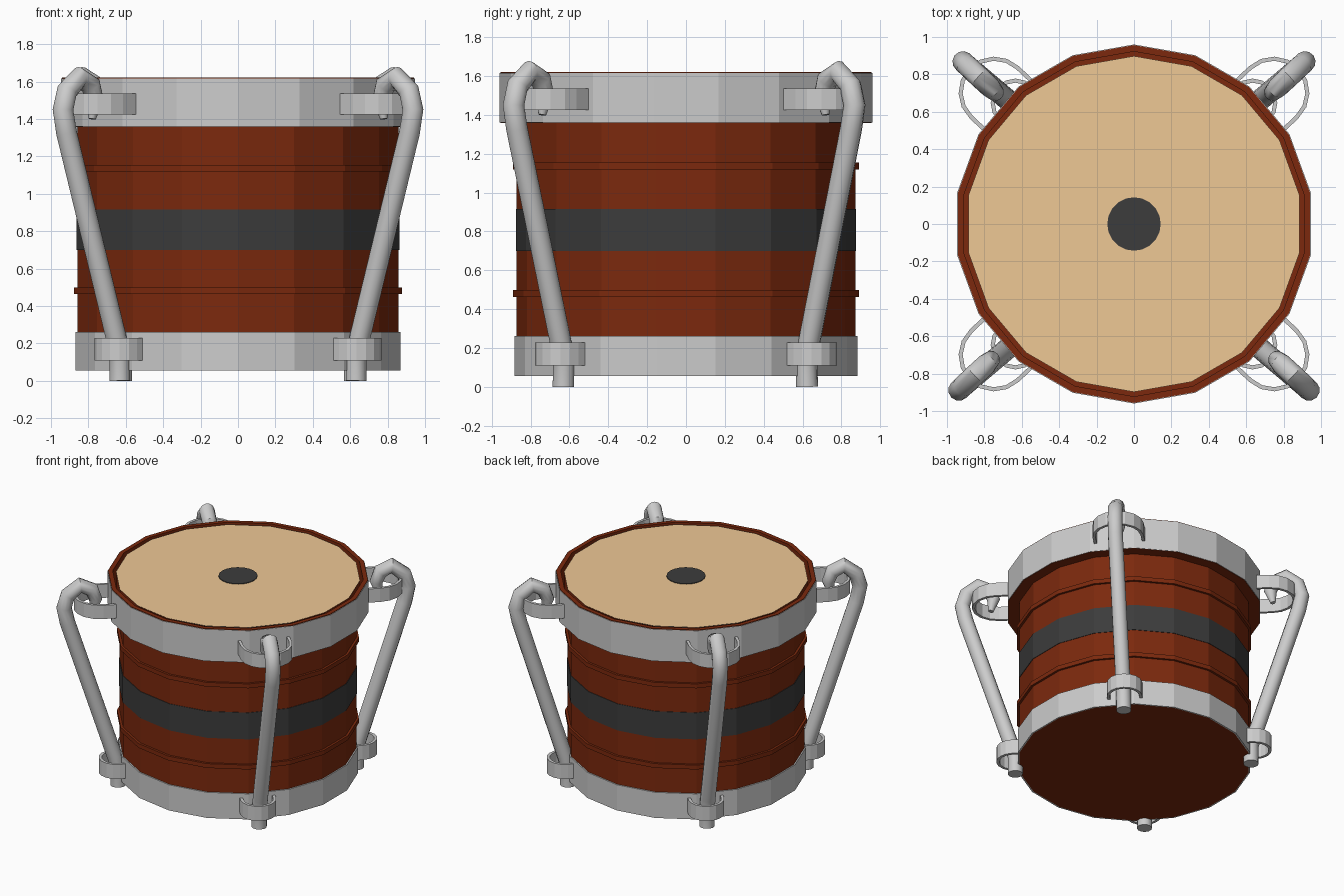
import bpy, bmesh, math
from mathutils import Vector, Matrix

if "Cube" in bpy.data.objects:
    bpy.data.objects.remove(bpy.data.objects["Cube"])


def material(name, rgb):
    m = bpy.data.materials.new(name)
    m.diffuse_color = (*rgb, 1)
    m.use_nodes = True
    m.node_tree.nodes["Principled BSDF"].inputs["Base Color"].default_value = m.diffuse_color
    return m


BROWN = material("red_wood", (0.2, 0.022, 0.004))
DARK = material("charcoal", (0.045, 0.045, 0.045))
SKIN = material("drum_skin", (0.86, 0.58, 0.3))


def finish(name, bm, mat=None):
    bmesh.ops.remove_doubles(bm, verts=bm.verts, dist=1e-5)
    bmesh.ops.recalc_face_normals(bm, faces=bm.faces)
    me = bpy.data.meshes.new(name)
    bm.to_mesh(me)
    bm.free()
    ob = bpy.data.objects.new(name, me)
    bpy.context.collection.objects.link(ob)
    if mat:
        me.materials.append(mat)
    return ob


def lathe(name, profile, mat=None, closed=True, sides=18):
    """Spin an (r, z) profile round the z axis, first corner on +y."""
    bm = bmesh.new()
    vs = [bm.verts.new((0, r, z)) for r, z in profile]
    pairs = list(zip(vs, vs[1:])) + ([(vs[-1], vs[0])] if closed else [])
    edges = [bm.edges.new(p) for p in pairs]
    bmesh.ops.spin(bm, geom=vs + edges, axis=(0, 0, 1), cent=(0, 0, 0),
                   angle=math.tau, steps=sides, use_duplicate=False)
    return finish(name, bm, mat)


def band(name, r0, r1, z0, z1, mat=None):
    return lathe(name, [(r0, z0), (r1, z0), (r1, z1), (r0, z1)], mat)


# Shell, painted stripe and raised beads
lathe("drum_shell", [(0, 0.055), (0.872, 0.055), (0.872, 1.37)], BROWN, False)
band("dark_stripe", 0.865, 0.876, 0.70, 0.915, DARK)
for label, z in (("lower", 0.463), ("upper", 1.12)):
    band(label + "_bead", 0.86, 0.89, z, z + 0.035, BROWN)

# Hoops, and the top rim with a deep groove round the skin
band("bottom_hoop", 0.87, 0.882, 0.055, 0.262)
band("top_hoop", 0.945, 0.96, 1.36, 1.617)
lathe("top_rim", [(0.865, 1.358), (0.956, 1.358), (0.956, 1.622),
                  (0.922, 1.622), (0.922, 1.40), (0.895, 1.40),
                  (0.895, 1.612)], BROWN, False)

# Skin and centre spot
lathe("drum_head", [(0, 1.615), (0.898, 1.615)], SKIN, False)
lathe("centre_spot", [(0, 1.62), (0.143, 1.62), (0.143, 1.613)], DARK, False, 20)


def strap(name, sx, sy, angle, u0, r, u_end, z0, z1, thick=0.022, steps=8):
    """U-shaped strap: half-round nose with two straight arms into the hoop."""
    bm = bmesh.new()

    def loop(rad):
        arc = [math.pi * (i / steps - 0.5) for i in range(steps + 1)]
        pts = [(u0 + rad * math.cos(a), rad * math.sin(a)) for a in arc]
        return [bm.verts.new((u, v, z0)) for u, v in
                [(u_end, -rad)] + pts + [(u_end, rad)]]

    a, b = loop(r), loop(r - thick)
    faces = [bm.faces.new((a[i], a[i + 1], b[i + 1], b[i]))
             for i in range(len(a) - 1)]
    top = bmesh.ops.extrude_face_region(bm, geom=faces, use_keep_orig=True)["geom"]
    bmesh.ops.translate(bm, vec=(0, 0, z1 - z0),
                        verts=[g for g in top if isinstance(g, bmesh.types.BMVert)])
    bm.transform(Matrix.Rotation(math.radians(angle), 4, 'Z'))
    bm.transform(Matrix.Diagonal((sx, sy, 1, 1)))
    return finish(name, bm)


# Tension rod side profile: distance from axis, height, thickness scale
ROD = [(0.893, 0.0, 1), (0.893, 0.15, 1), (0.92, 0.24, 1), (1.265, 1.33, 1),
       (1.29, 1.45, 1), (1.26, 1.55, 1), (1.17, 1.622, 1),
       (1.085, 1.58, 0.97), (1.055, 1.50, 0.85), (1.075, 1.40, 0.35)]


def rod(name, sx, sy):
    shift = -0.03 if sy > 0 else 0
    cu = bpy.data.curves.new(name + "_path", 'CURVE')
    cu.dimensions = '3D'
    cu.bevel_depth = 0.057
    cu.bevel_resolution = 4
    cu.use_fill_caps = True
    sp = cu.splines.new('POLY')
    sp.points.add(len(ROD) - 1)
    for p, (r, z, t) in zip(sp.points, ROD):
        a = math.radians(45 - 1.5 * min(z / 1.3, 1))
        rr = r + shift * (0.4 + 0.6 * min(z / 1.3, 1))
        p.co = (sx * rr * math.cos(a), sy * rr * math.sin(a), z, 1)
        p.radius = t
    ob = bpy.data.objects.new(name, cu)
    bpy.context.collection.objects.link(ob)
    # turn into a mesh so the tube can be smooth with crisp bends and ends
    bpy.ops.object.select_all(action='DESELECT')
    ob.select_set(True)
    bpy.context.view_layer.objects.active = ob
    bpy.ops.object.convert(target='MESH')
    bpy.ops.object.shade_smooth_by_angle(angle=math.radians(40))


# Four rods with their straps
for sx, side in ((-1, "left"), (1, "right")):
    for sy, end in ((-1, "front"), (1, "back")):
        tag = f"{end}_{side}"
        rod(tag + "_tension_rod", sx, sy)
        strap(tag + "_upper_strap", sx, sy, 43.3, 1.025, 0.192, 0.90,
              1.425, 1.535)
        strap(tag + "_lower_strap", sx, sy, 45.5, 0.905, 0.132, 0.85,
              0.11, 0.228)
